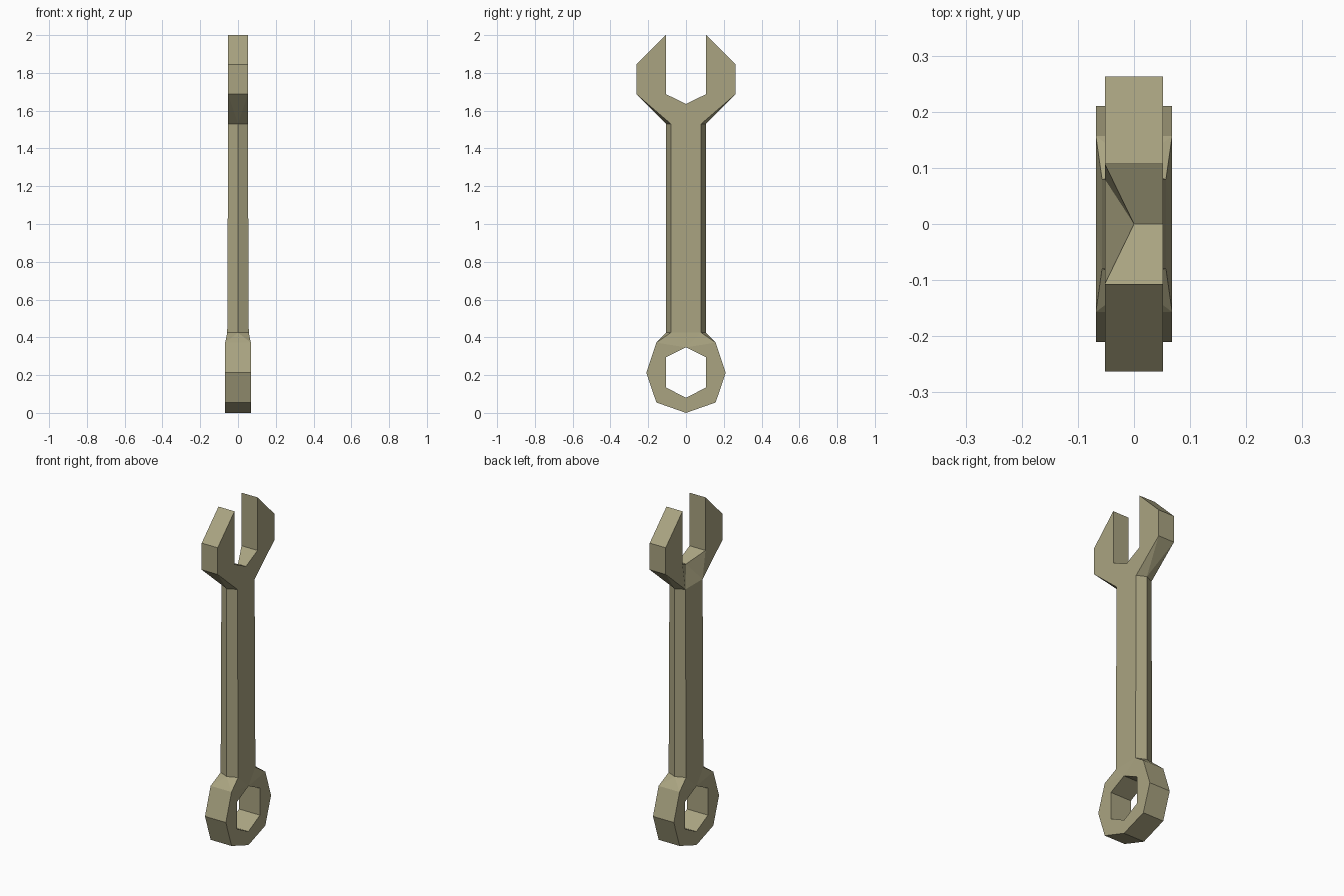
import bpy, bmesh

if "Cube" in bpy.data.objects:
    bpy.data.objects.remove(bpy.data.objects["Cube"])

# Half outline (y >= 0) as name: (half thickness, y, z); mirrored over y later
POINTS = {
    # ring end: outer rim and hexagonal hole
    "o0": (.068, 0, 0), "o1": (.068, .157, .055), "o2": (.068, .21, .213), "o3": (.068, .157, .372),
    "i0": (.068, 0, .08), "i1": (.068, .107, .135), "i2": (.068, .107, .294), "i3": (.068, 0, .347),
    # handle: lower and upper flat edges
    "s0": (.057, 0, .425), "s1": (.057, .08, .425), "t0": (.052, 0, 1.53), "t1": (.052, .08, 1.53),
    # open jaw
    "h": (.052, .263, 1.688), "k": (.052, .263, 1.845), "j2": (.052, .107, 2.0),
    "j1": (.052, .107, 1.688), "v": (.052, 0, 1.635),
}
# Flat faces repeated on both sides, and walls joining the two sides
FLATS = ["o0 o1 i1 i0", "o1 o2 i1", "o2 i2 i1", "o2 o3 i2", "o3 i3 i2", "o3 s1 i3",
         "s1 s0 i3", "s0 s1 t1 t0", "t0 t1 v", "t1 j1 v", "t1 h j1", "h k j1", "k j2 j1"]
WALLS = ["o0 o1", "o1 o2", "o2 o3", "i0 i1", "i1 i2", "i2 i3", "h k", "k j2", "j2 j1", "j1 v"]

bm = bmesh.new()
vert = {}
for side in (-1, 1):
    for name, (x, y, z) in POINTS.items():
        # the throat of the jaw is cut back to the middle on the left side
        px = 0 if (name == "v" and side < 0) else side * x
        vert[name, side] = bm.verts.new((px, y, z))
low = bm.verts.new((0, .105, .425))
high = bm.verts.new((0, .105, 1.53))

for side in (-1, 1):
    for names in FLATS:
        bm.faces.new([vert[n, side] for n in names.split()])
    # bevelled handle edge and its end triangles
    bm.faces.new((vert["s1", side], low, high, vert["t1", side]))
    bm.faces.new((vert["o3", side], low, vert["s1", side]))
    bm.faces.new((vert["h", side], vert["t1", side], high))
for names in WALLS:
    a, b = names.split()
    bm.faces.new((vert[a, -1], vert[b, -1], vert[b, 1], vert[a, 1]))
bm.faces.new((vert["o3", -1], vert["o3", 1], low))
bm.faces.new((vert["h", -1], high, vert["h", 1]))

# Mirror the half across y and weld the middle
geom = bm.verts[:] + bm.edges[:] + bm.faces[:]
bmesh.ops.mirror(bm, geom=geom, axis='Y', merge_dist=.0005)
bmesh.ops.remove_doubles(bm, verts=bm.verts[:], dist=.0005)
bmesh.ops.recalc_face_normals(bm, faces=bm.faces[:])

mesh = bpy.data.meshes.new("wrench")
bm.to_mesh(mesh)
bm.free()
wrench = bpy.data.objects.new("wrench", mesh)
bpy.context.collection.objects.link(wrench)

# Dull khaki metal
mat = bpy.data.materials.new("khaki_metal")
mat.diffuse_color = (.40, .37, .22, 1)
mat.use_nodes = True
mat.node_tree.nodes["Principled BSDF"].inputs["Base Color"].default_value = mat.diffuse_color
mesh.materials.append(mat)
